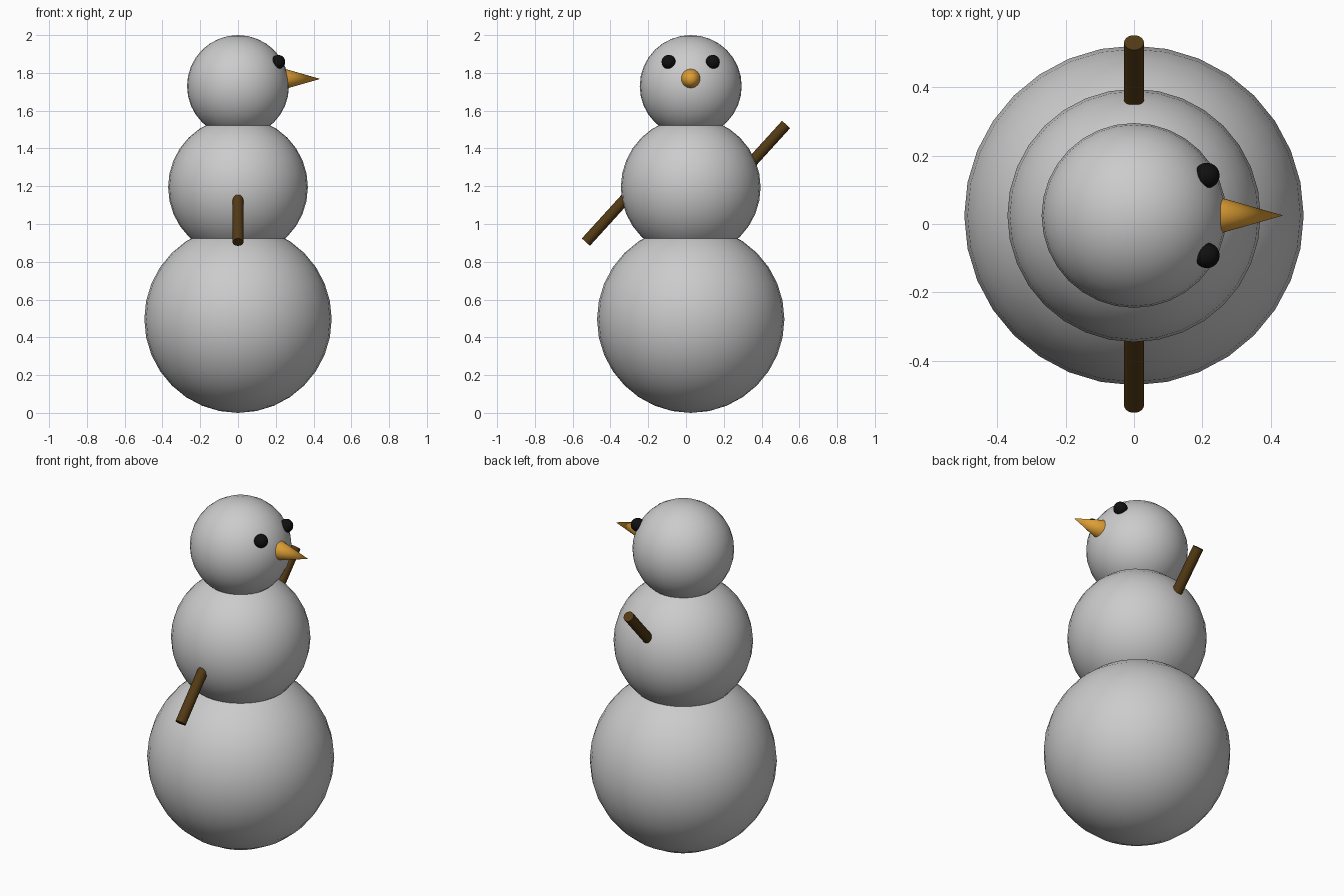
import bpy
import math
from mathutils import Vector

if "Cube" in bpy.data.objects:
    bpy.data.objects.remove(bpy.data.objects["Cube"])

CY = 0.025  # body axis sits slightly off centre in y


def material(name, rgb):
    m = bpy.data.materials.new(name)
    m.diffuse_color = (*rgb, 1.0)
    m.use_nodes = True
    m.node_tree.nodes["Principled BSDF"].inputs["Base Color"].default_value = m.diffuse_color
    return m


SNOW = material("snow_grey", (0.60, 0.60, 0.60))
ORANGE = material("carrot_orange", (0.72, 0.34, 0.035))
BROWN = material("stick_brown", (0.085, 0.042, 0.007))
BLACK = material("coal_black", (0.005, 0.005, 0.005))


def finish(name, mat):
    ob = bpy.context.object
    ob.name = name
    ob.data.materials.append(mat)
    bpy.ops.object.shade_smooth_by_angle(angle=math.radians(40))
    return ob


def ball(name, loc, radius, mat):
    bpy.ops.mesh.primitive_uv_sphere_add(segments=32, ring_count=16,
                                         radius=radius, location=loc)
    return finish(name, mat)


def rod(name, a, b, r1, r2, mat):
    """Tapered or straight round bar from point a to point b."""
    a, b = Vector(a), Vector(b)
    d = b - a
    bpy.ops.mesh.primitive_cone_add(
        vertices=32, radius1=r1, radius2=r2, depth=d.length,
        location=(a + b) / 2,
        rotation=d.to_track_quat('Z', 'Y').to_euler())
    return finish(name, mat)


# Stacked snowballs
ball("lower_body", (0, CY, 0.496), 0.496, SNOW)
ball("middle_body", (0, CY, 1.195), 0.37, SNOW)
ball("head", (0, CY, 1.73), 0.27, SNOW)

# Eyes, mirrored about the body axis
for side, label in ((-1, "left"), (1, "right")):
    ball(label + "_eye", (0.213, CY + side * 0.117, 1.858), 0.037, BLACK)

# Carrot nose pointing along +x
rod("nose", (0.25, CY, 1.768), (0.436, CY, 1.768), 0.053, 0.0, ORANGE)

# Stick arms: parallel, one hanging down and one raised
slope = Vector((0, 0.673, 0.74))
low_tip = Vector((0, -0.530, 0.904))
high_tip = Vector((0, 0.530, 1.527))
rod("lowered_arm", low_tip, low_tip + slope * 0.36, 0.029, 0.029, BROWN)
rod("raised_arm", high_tip - slope * 0.34, high_tip, 0.029, 0.029, BROWN)
